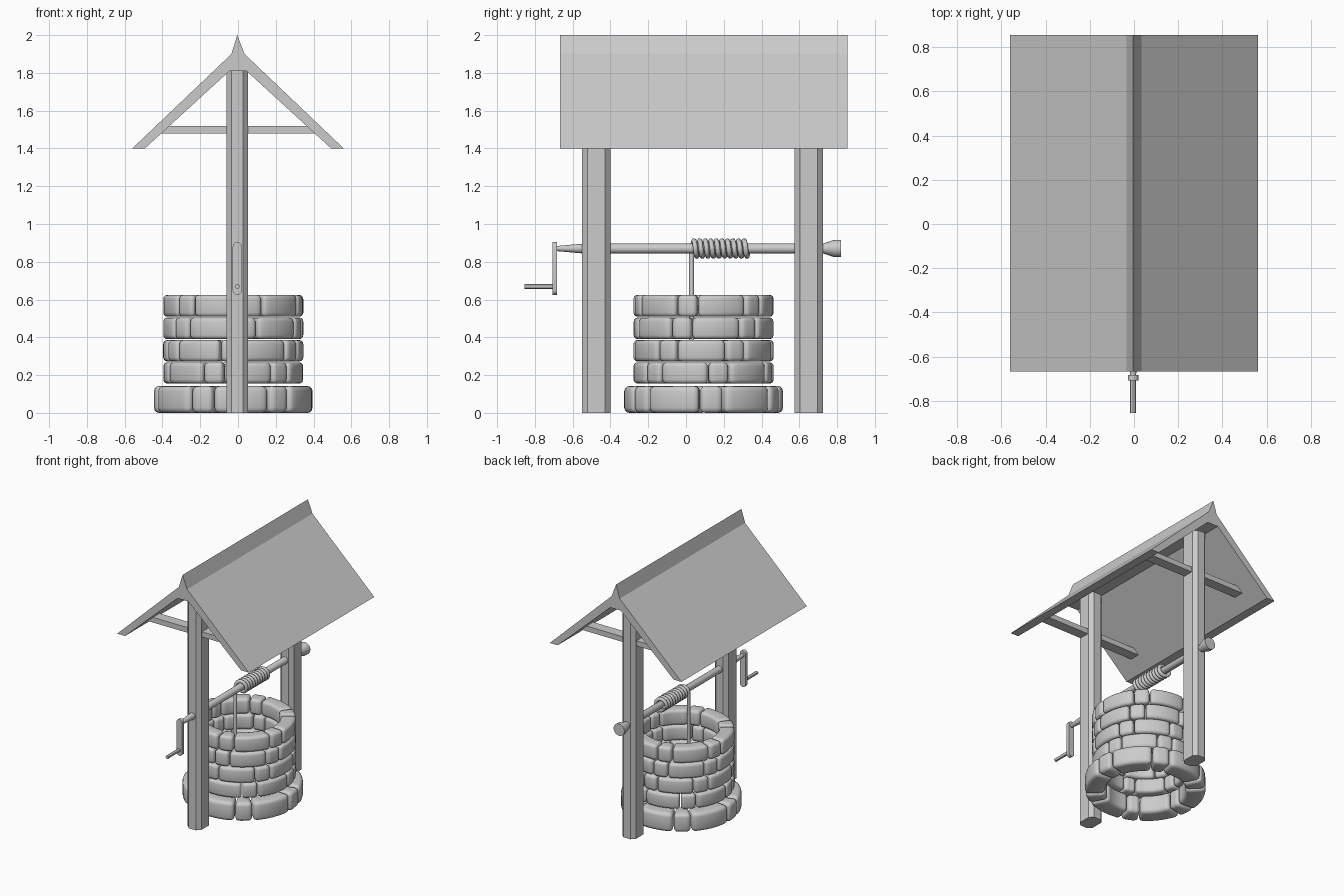
import bpy, bmesh, math
from mathutils import Matrix, Vector

if "Cube" in bpy.data.objects:
    bpy.data.objects.remove(bpy.data.objects["Cube"])

CX = -0.004             # frame centre line
WX, WY = -0.025, 0.093  # stone wall centre
AXLE_Z = 0.87


def finish(name, bm, smooth=None):
    bmesh.ops.recalc_face_normals(bm, faces=bm.faces)
    me = bpy.data.meshes.new(name)
    bm.to_mesh(me)
    bm.free()
    ob = bpy.data.objects.new(name, me)
    bpy.context.collection.objects.link(ob)
    if smooth:
        bpy.ops.object.select_all(action='DESELECT')
        ob.select_set(True)
        bpy.context.view_layer.objects.active = ob
        bpy.ops.object.shade_smooth_by_angle(angle=math.radians(smooth))
    return ob


def prism(name, pts, start, end, axis='Y', smooth=None):
    """Extrude a 2D outline along Y (points are x,z) or Z (points are x,y)."""
    put = (lambda p, t: (p[0], t, p[1])) if axis == 'Y' else (lambda p, t: (p[0], p[1], t))
    bm = bmesh.new()
    rings = [[bm.verts.new(put(p, t)) for p in pts] for t in (start, end)]
    n = len(pts)
    for i in range(n):
        j = (i + 1) % n
        bm.faces.new((rings[0][i], rings[0][j], rings[1][j], rings[1][i]))
    for r in rings:
        bm.faces.new(r)
    return finish(name, bm, smooth)


def rod(name, profile, x, z, n=16):
    """Round bar along Y from (y, radius) stations."""
    bm = bmesh.new()
    rings = [[bm.verts.new((x + r * math.cos(k * math.tau / n), y,
                            z + r * math.sin(k * math.tau / n)))
              for k in range(n)] for y, r in profile]
    for a, b in zip(rings, rings[1:]):
        for i in range(n):
            j = (i + 1) % n
            bm.faces.new((a[i], a[j], b[j], b[i]))
    bm.faces.new(rings[0])
    bm.faces.new(rings[-1])
    return finish(name, bm, 30)


def stone_ring(name, z0, z1, r0, r1, long_centre, bevel):
    """Ring of six long and six short curved blocks."""
    bm = bmesh.new()
    for k in range(12):
        width = 41 if k % 2 == 0 else 17
        steps = 6 if k % 2 == 0 else 3
        a0 = long_centre + 30 * k - width / 2
        sections = []
        for s in range(steps + 1):
            a = math.radians(a0 + width * s / steps)
            sections.append([bm.verts.new((WX + r * math.cos(a), WY + r * math.sin(a), z))
                             for r, z in ((r0, z0), (r1, z0), (r1, z1), (r0, z1))])
        for a, b in zip(sections, sections[1:]):
            for i in range(4):
                j = (i + 1) % 4
                bm.faces.new((a[i], a[j], b[j], b[i]))
        bm.faces.new(sections[0])
        bm.faces.new(sections[-1])
    bmesh.ops.recalc_face_normals(bm, faces=bm.faces)
    sharp = [e for e in bm.edges if e.calc_face_angle(0) > math.radians(40)]
    bmesh.ops.bevel(bm, geom=sharp, offset=bevel, segments=3, profile=0.5,
                    affect='EDGES', clamp_overlap=True)
    finish(name, bm, 35)


# stone wall: wide base course and four upper courses
stone_ring("base_stone_course", 0.0, 0.142, 0.28, 0.42, 36, 0.027)
for i, (z0, z1, ang) in enumerate([(0.155, 0.268, 43), (0.272, 0.386, -2),
                                   (0.39, 0.505, 11), (0.509, 0.625, 16)]):
    stone_ring(f"stone_course_{i + 1}", z0, z1, 0.265, 0.371, ang, 0.022)

# chamfered posts with a cross beam through each
for name, y in (("front", -0.475), ("back", 0.65)):
    hx, hy, c = 0.058, 0.075, 0.028
    quad = [(hx, hy - c), (hx - c, hy)]
    pts = quad + [(-a, b) for a, b in quad[::-1]]
    pts += [(-a, -b) for a, b in quad] + [(a, -b) for a, b in quad[::-1]]
    prism(f"{name}_post", [(CX + a, y + b) for a, b in pts], 0, 1.815, 'Z')
    prism(f"{name}_cross_beam", [(CX - 0.43, 1.48), (CX + 0.43, 1.48),
                                 (CX + 0.39, 1.52), (CX - 0.39, 1.52)], y - 0.04, y + 0.04)

# roof with raised ridge
half = [(0.035, 1.9), (0.56, 1.4), (0.493, 1.4), (0.045, 1.81)]
roof = [(CX, 2.0)] + half + [(-a, b) for a, b in half[::-1]]
prism("roof", roof, -0.668, 0.855)

# axle with tapered front end and flared back end
rod("axle", [(-0.69, 0.013), (-0.545, 0.026), (0.725, 0.026), (0.785, 0.046), (0.82, 0.046)],
    CX, AXLE_Z)

# crank arm and handle
arm = [(CX + 0.024 * math.cos(math.pi * k / 6), 0.881 + 0.024 * math.sin(math.pi * k / 6))
       for k in range(7)]
arm += [(CX - 0.024 * math.cos(math.pi * k / 6), 0.649 - 0.024 * math.sin(math.pi * k / 6))
        for k in range(7)]
prism("crank_arm", arm, -0.708, -0.682, 'Y', 35)
rod("crank_handle", [(-0.855, 0.013), (-0.69, 0.013)], CX, 0.67, 12)

# rope wound on the axle, hanging into the well
turns, per, rc = 10, 16, 0.041
path = [(CX - rc, 0.03, 0.3), (CX - rc, 0.03, AXLE_Z - 0.02)]
for k in range(turns * per + 1):
    t = k / per
    a = math.pi - t * math.tau
    path.append((CX + rc * math.cos(a), 0.035 + 0.295 * t / turns, AXLE_Z + rc * math.sin(a)))
cu = bpy.data.curves.new("rope", 'CURVE')
cu.dimensions = '3D'
cu.bevel_depth = 0.0135
cu.bevel_resolution = 2
cu.use_fill_caps = True
sp = cu.splines.new('POLY')
sp.points.add(len(path) - 1)
for p, co in zip(sp.points, path):
    p.co = (*co, 1)
    p.radius = 1
rope = bpy.data.objects.new("rope", cu)
bpy.context.collection.objects.link(rope)
